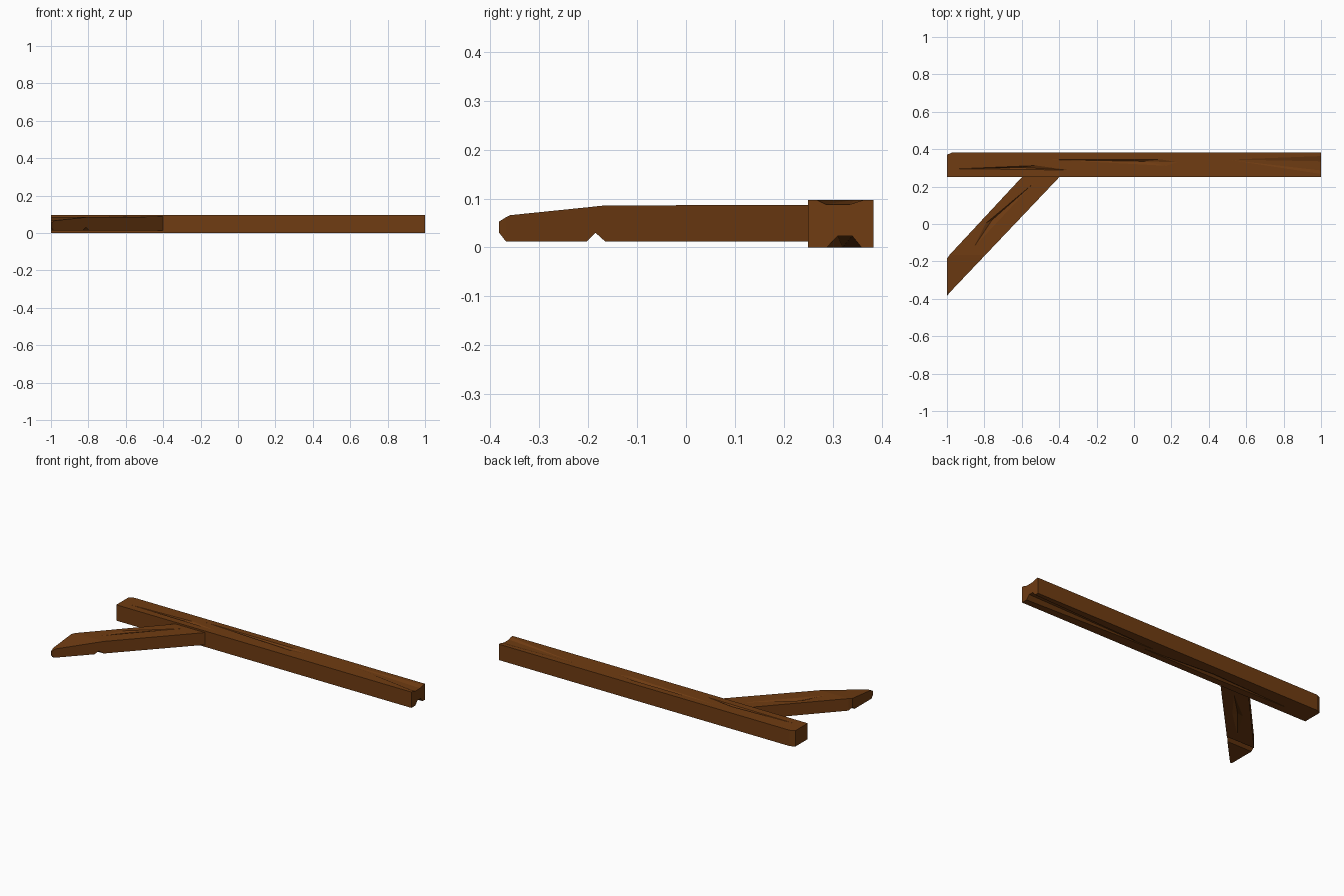
import bpy, bmesh

if "Cube" in bpy.data.objects:
    bpy.data.objects.remove(bpy.data.objects["Cube"])

wood = bpy.data.materials.new("wood")
wood.diffuse_color = (0.16, 0.045, 0.006, 1)
wood.use_nodes = True
wood.node_tree.nodes["Principled BSDF"].inputs["Base Color"].default_value = wood.diffuse_color


def make(name, bm):
    bmesh.ops.recalc_face_normals(bm, faces=bm.faces)
    me = bpy.data.meshes.new(name)
    bm.to_mesh(me)
    bm.free()
    me.materials.append(wood)
    ob = bpy.data.objects.new(name, me)
    bpy.context.collection.objects.link(ob)
    return ob


def loft(name, sections):
    """Solid through a row of closed sections with equal point counts."""
    bm = bmesh.new()
    rings = [[bm.verts.new(p) for p in s] for s in sections]
    for a, b in zip(rings, rings[1:]):
        for i in range(len(a)):
            j = (i + 1) % len(a)
            bm.faces.new((a[i], a[j], b[j], b[i]))
    bm.faces.new(rings[0])
    bm.faces.new(rings[-1])
    return make(name, bm)


def carve(target, outline, z, ridge):
    """Cut a faceted crack: outline on the surface z, ridge points inside."""
    bm = bmesh.new()
    for p in [(x, y, z) for x, y in outline] + ridge:
        bm.verts.new(p)
    hull = bmesh.ops.convex_hull(bm, input=bm.verts)
    loose = [v for v in bm.verts if not v.link_faces]
    bmesh.ops.delete(bm, geom=loose, context='VERTS')
    cutter = make("crack_cutter", bm)
    cutter.hide_render = True
    mod = target.modifiers.new("crack", 'BOOLEAN')
    mod.operation = 'DIFFERENCE'
    mod.solver = 'EXACT'
    mod.object = cutter
    bpy.context.view_layer.objects.active = target
    bpy.ops.object.modifier_apply(modifier=mod.name)
    bpy.data.objects.remove(cutter)


# Long beam with one trimmed back corner
T = 0.097
plan = [(-1, 0.25), (1, 0.25), (1, 0.383), (-0.97, 0.383), (-1, 0.37)]
beam = loft("long_beam", [[(x, y, z) for x, y in plan] for z in (0, T)])

# Cracks on the top of the beam
top = T + 0.0005
carve(beam, [(-0.95, 0.295), (-0.52, 0.313), (-0.34, 0.288), (-0.55, 0.298)], top,
      [(-0.6, 0.302, T - 0.012)])
carve(beam, [(-0.48, 0.345), (0.15, 0.346), (0.24, 0.33), (0.18, 0.31), (0, 0.33)], top,
      [(0.05, 0.335, T - 0.01)])
carve(beam, [(0.49, 0.345), (1.01, 0.365), (1.01, 0.265)], top,
      [(1.01, 0.285, T - 0.009), (1.01, 0.335, T - 0.009)])

# Hollow and crack on the underside of the beam
carve(beam, [(0.1, 0.32), (1.01, 0.287), (1.01, 0.36)], -0.0005,
      [(1.01, 0.31, 0.024), (1.01, 0.34, 0.024)])
carve(beam, [(-0.85, 0.30), (-0.3, 0.325), (0.2, 0.29), (-0.3, 0.29)], -0.0005,
      [(-0.3, 0.305, 0.012)])

# Slanting brace: (y, bottom z, top z), mitred at its free end
profile = [(-0.382, 0.03, 0.053), (-0.368, 0.012, 0.062), (-0.36, 0.012, 0.066),
           (-0.203, 0.012, 0.082), (-0.185, 0.03, 0.084), (-0.165, 0.012, 0.086),
           (0.255, 0.012, 0.087)]
sections = []
for y, lo, hi in profile:
    left = max(-1, -0.6 - (0.25 - y) * 0.93)
    right = max(-0.4 - (0.25 - y) * 0.95, -0.998)
    sections.append([(left, y, lo), (right, y, lo), (right, y, hi), (left, y, hi)])
brace = loft("slanting_brace", sections)

# Cracks along the brace, above and below
carve(brace, [(-0.5, 0.25), (-0.8, 0.0), (-0.88, -0.16), (-0.77, 0.0)], 0.0885,
      [(-0.76, 0.02, 0.077)])
carve(brace, [(-0.52, 0.22), (-0.72, 0.06), (-0.83, -0.12), (-0.66, 0.04)], 0.0115,
      [(-0.69, 0.05, 0.024)])
